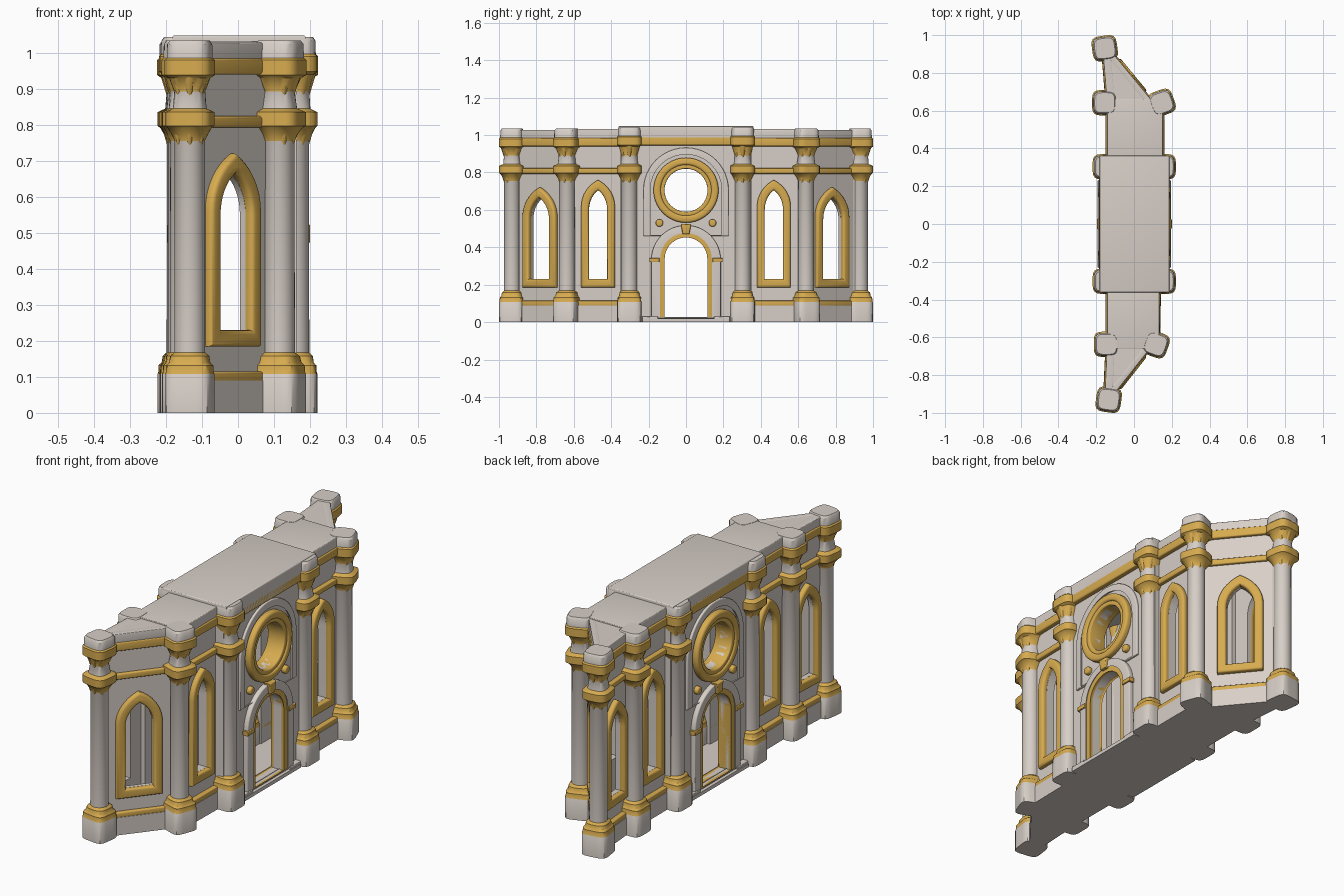
import bpy, bmesh, math
from mathutils import Matrix, Vector

if "Cube" in bpy.data.objects:
    bpy.data.objects.remove(bpy.data.objects["Cube"])

def material(name, rgb):
    m = bpy.data.materials.new(name)
    m.diffuse_color = (*rgb, 1)
    m.use_nodes = True
    m.node_tree.nodes["Principled BSDF"].inputs["Base Color"].default_value = m.diffuse_color
    return m

STONE = material("pale stone", (0.68, 0.62, 0.57))
GOLD = material("gold trim", (0.68, 0.41, 0.08))

def add(name, me, mats):
    for m in mats:
        me.materials.append(m)
    me.shade_smooth()
    me.set_sharp_from_angle(angle=math.radians(35))
    ob = bpy.data.objects.new(name, me)
    bpy.context.collection.objects.link(ob)
    return ob

def plate(name, loops, M, d0, d1, mat, bevel=0.0):
    """Flat shape with holes, extruded from depth d0 to d1 in frame M."""
    cu = bpy.data.curves.new(name, 'CURVE')
    cu.dimensions, cu.fill_mode = '2D', 'BOTH'
    cu.extrude = (d1 - d0) / 2 - bevel
    cu.bevel_depth, cu.offset, cu.bevel_resolution = bevel, -bevel, 2
    for pts in loops:
        sp = cu.splines.new('POLY')
        sp.points.add(len(pts) - 1)
        for p, (a, b) in zip(sp.points, pts):
            p.co = (a, b, 0, 1)
        sp.use_cyclic_u = True
    tmp = bpy.data.objects.new(name, cu)
    bpy.context.collection.objects.link(tmp)
    dg = bpy.context.evaluated_depsgraph_get()
    me = bpy.data.meshes.new_from_object(tmp.evaluated_get(dg))
    bpy.data.objects.remove(tmp)
    bm = bmesh.new()
    bm.from_mesh(me)
    bmesh.ops.remove_doubles(bm, verts=bm.verts, dist=1e-5)
    bmesh.ops.recalc_face_normals(bm, faces=bm.faces)
    bm.to_mesh(me)
    bm.free()
    me.transform(M @ Matrix.Translation((0, 0, (d0 + d1) / 2)))
    return add(name, me, [mat])

def rect(x0, x1, z0, z1):
    return [(x0, z0), (x1, z0), (x1, z1), (x0, z1)]

def lancet(w, z0, spring, apex):
    """Pointed window outline."""
    side = []
    for i in range(9):
        a = math.radians(60) * i / 8
        side.append((w / 2 - w * (1 - math.cos(a)),
                     spring + (apex - spring) * math.sin(a) / math.sin(math.radians(60))))
    return [(w / 2, z0)] + side[:-1] + [(0, apex)] + [(-x, z) for x, z in side[-2::-1]] + [(-w / 2, z0)]

def round_arch(r, z0, zc):
    return [(r, z0)] + [(r * math.cos(math.pi * i / 24), zc + r * math.sin(math.pi * i / 24))
                        for i in range(25)] + [(-r, z0)]

def circle(r, zc):
    return [(r * math.cos(math.tau * i / 40), zc + r * math.sin(math.tau * i / 40)) for i in range(40)]

def frame(p, q):
    """Frame on a wall run: x along it, y up, z outward; also its length."""
    p, q = Vector((*p, 0)), Vector((*q, 0))
    u = (q - p).normalized()
    z = Vector((0, 0, 1))
    n = u.cross(z)
    M = Matrix((u, z, n)).transposed().to_4x4()
    M.translation = (p + q) / 2
    return M, (q - p).length

T = 0.045  # wall thickness

def window_bay(name, p, q, outer, inner, t, jut):
    M, L = frame(p, q)
    h = L / 2
    plate(name + "_wall", [rect(-h, h, 0, 1.0), lancet(*inner)], M, -t, 0, STONE)
    plate(name + "_window_frame", [lancet(*outer), lancet(*inner)], M, -0.01, 0.026, GOLD, 0.012)
    plate(name + "_plinth", [rect(-h, h, 0, 0.09)], M, -t, 0.026 * jut, STONE)
    plate(name + "_base_band", [rect(-h, h, 0.085, 0.115)], M, -t, 0.024 * jut, GOLD, 0.008)
    plate(name + "_middle_band", [rect(-h, h, 0.793, 0.824)], M, -t, 0.022 * jut, GOLD, 0.008)
    plate(name + "_cornice", [rect(-h, h, 0.94, 0.985)], M, -t, 0.025 * jut, GOLD, 0.008)
    plate(name + "_parapet", [rect(-h, h, 0.98, 1.028)], M, -t, 0.018 * jut, STONE, 0.005)

MID = ((0.18, 0.185, 0.62, 0.76), (0.098, 0.23, 0.60, 0.705), T, 1)
DIAG = ((0.225, 0.185, 0.56, 0.72), (0.137, 0.23, 0.55, 0.665), 0.02, 0.7)
END = ((0.19, 0.185, 0.58, 0.72), (0.115, 0.23, 0.56, 0.665), 0.025, 1)

bays = [
    ("diagonal_south", (-0.128, -0.91), (0.085, -0.64), DIAG),
    ("right_south", (0.112, -0.64), (0.118, -0.30), MID),
    ("right_north", (0.135, 0.30), (0.135, 0.64), MID),
    ("diagonal_north", (0.09, 0.64), (-0.133, 0.91), DIAG),
    ("left_end_north", (-0.148, 0.92), (-0.125, 0.64), END),
    ("left_north", (-0.125, 0.64), (-0.125, 0.30), MID),
    ("left_south", (-0.125, -0.30), (-0.125, -0.64), MID),
    ("left_end_south", (-0.125, -0.64), (-0.138, -0.92), END),
]
for name, p, q, style in bays:
    window_bay(name, p, q, *style)

# central portal on both faces
for side, p, q in (("right", (0.162, -0.35), (0.162, 0.35)), ("left", (-0.158, 0.35), (-0.158, -0.35))):
    M, L = frame(p, q)
    h = L / 2
    door = round_arch(0.12, 0.02, 0.338)
    plate(side + "_portal_wall", [rect(-h, h, 0, 1.0), circle(0.115, 0.705), door], M, -T, 0, STONE)
    plate(side + "_door_trim", [round_arch(0.146, 0.02, 0.338), door], M, -T - 0.01, 0.018, GOLD, 0.006)
    plate(side + "_door_arch", [round_arch(0.186, 0.02, 0.332), round_arch(0.144, 0.02, 0.338)],
          M, -0.01, 0.024, STONE, 0.006)
    plate(side + "_round_frame", [circle(0.174, 0.705), circle(0.135, 0.705)], M, -0.01, 0.03, GOLD, 0.012)
    plate(side + "_round_lining", [circle(0.140, 0.705), circle(0.115, 0.705)], M, -T - 0.03, 0.022, GOLD, 0.006)
    plate(side + "_hood_mould", [round_arch(0.228, 0.46, 0.705), round_arch(0.196, 0.46, 0.705)],
          M, -0.01, 0.012, STONE, 0.005)
    plate(side + "_keystone", [[(-0.018, 0.47), (0.018, 0.47), (0.028, 0.525), (-0.028, 0.525)]],
          M, 0, 0.038, GOLD, 0.006)
    for s in (-1, 1):
        a, b = sorted((s * 0.142, s * 0.196))
        plate(side + "_impost", [rect(a, b, 0.32, 0.342)], M, 0, 0.032, GOLD, 0.004)
        plate(side + "_boss", [[(s * 0.142 + x, z) for x, z in circle(0.02, 0.53)]], M, -0.01, 0.022, GOLD, 0.008)
        a, b = sorted((s * 0.15, s * 0.235))
        plate(side + "_portal_foot", [rect(a, b, 0, 0.03)], M, -T, 0.03, STONE, 0.004)
    plate(side + "_threshold", [rect(-0.23, 0.23, 0, 0.018)], M, -T, 0.034, STONE)
    plate(side + "_portal_cornice", [rect(-h, h, 0.945, 0.995)], M, -T, 0.026, GOLD, 0.008)

# floor and roof slabs
I = Matrix.Identity(4)
plan = [(-0.128, -0.91), (0.085, -0.64), (0.115, -0.34), (0.16, -0.34), (0.16, 0.34), (0.135, 0.34),
        (0.09, 0.64), (-0.133, 0.91), (-0.148, 0.92), (-0.125, 0.64), (-0.125, 0.34), (-0.158, 0.34),
        (-0.158, -0.34), (-0.125, -0.34), (-0.125, -0.64), (-0.138, -0.92)]
plate("floor", [plan], I, 0, 0.02, STONE)
plate("roof", [plan], I, 0.94, 1.027, STONE)
plate("roof_north", [rect(-0.142, 0.152, 0.30, 0.66)], I, 0.95, 1.033, STONE, 0.005)
plate("roof_south", [rect(-0.142, 0.134, -0.66, -0.30)], I, 0.95, 1.033, STONE, 0.005)
plate("roof_centre", [rect(-0.182, 0.188, -0.362, 0.362)], I, 0.95, 1.048, STONE, 0.006)

# column profile: height, half width, squareness, colour of the band above (0 stone, 1 gold)
PROFILE = [(0, .065, 5, 0), (.108, .065, 5, 1), (.112, .063, 5, 1), (.132, .062, 5, 1), (.14, .055, 4, 1),
           (.158, .053, 3, 1), (.168, .043, 2, 0), (.755, .042, 2, 1), (.772, .05, 2, 1), (.792, .06, 3, 1),
           (.797, .066, 4, 1), (.835, .066, 4, 1), (.845, .046, 3, 0), (.892, .043, 2, 1), (.93, .056, 3, 1),
           (.938, .067, 4, 1), (.98, .067, 4, 1), (.986, .061, 4, 0), (1.024, .06, 4, 0), (1.034, .053, 4, 0)]
N = 32

def column(name, cx, cy, turn, out, top):
    bm = bmesh.new()
    prev = None
    for k, (z, r, e, m) in enumerate(PROFILE):
        ring = []
        for i in range(N):
            a = math.tau * i / N
            c, s = math.cos(a), math.sin(a)
            f = r / (abs(c) ** e + abs(s) ** e) ** (1 / e)
            ring.append(bm.verts.new((f * c, f * s, z + (top if z > 0.9 else 0))))
        if prev:
            for i in range(N):
                j = (i + 1) % N
                bm.faces.new((prev[i], prev[j], ring[j], ring[i])).material_index = PROFILE[k - 1][3]
        else:
            bm.faces.new(ring[::-1])
        prev = ring
    bm.faces.new(prev)
    # pointed drops under both capitals
    for z in (0.775, 0.908):
        for a in (out - 0.9, out, out + 0.9):
            a -= turn
            pos = Matrix.Translation((0.038 * math.cos(a), 0.038 * math.sin(a), z))
            g = bmesh.ops.create_cone(bm, segments=10, radius1=0.002, radius2=0.026, depth=0.075,
                                      cap_ends=True, matrix=pos)
            for f in {f for v in g["verts"] for f in v.link_faces}:
                f.material_index = 1
    me = bpy.data.meshes.new(name)
    bm.to_mesh(me)
    bm.free()
    me.transform(Matrix.Translation((cx, cy, 0)) @ Matrix.Rotation(turn, 4, 'Z'))
    add(name, me, [STONE, GOLD])

# x, y, plan turn, outward direction, extra cap height (degrees)
for cx, cy, turn, out, top in [
        (0.155, 0.303, 0, 0, 0.01), (0.155, -0.303, 0, 0, 0.01),
        (-0.152, 0.303, 0, 180, 0.01), (-0.152, -0.303, 0, 180, 0.01),
        (0.147, 0.642, 20, 20, 0), (0.115, -0.637, -20, -20, 0),
        (-0.155, 0.642, 0, 180, 0), (-0.146, -0.637, 0, 180, 0),
        (-0.155, 0.93, 8, 90, 0), (-0.134, -0.93, -8, -90, 0)]:
    column("column", cx, cy, math.radians(turn), math.radians(out), top)
